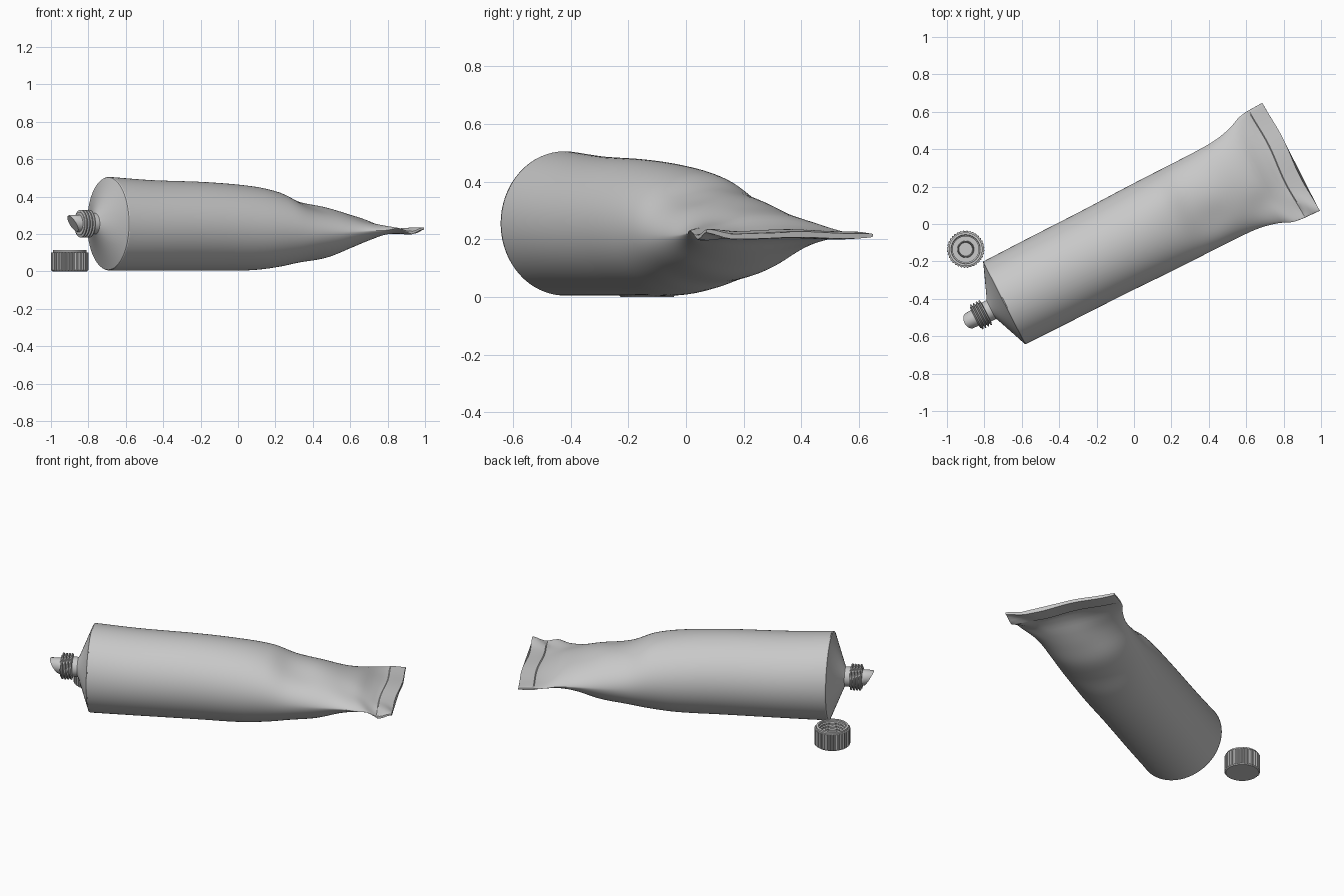
import bpy, bmesh, math
from mathutils import Matrix, Vector

if "Cube" in bpy.data.objects:
    bpy.data.objects.remove(bpy.data.objects["Cube"])

grey = bpy.data.materials.new("plain grey")
grey.diffuse_color = (0.58, 0.58, 0.58, 1)
grey.use_nodes = True
grey.node_tree.nodes["Principled BSDF"].inputs["Base Color"].default_value = grey.diffuse_color

# Tube frame: origin at the shoulder rim, local X runs to the flat tail, local Y across, local Z up
TUBE = Matrix.Translation((-0.69, -0.42, 0)) @ Matrix.Rotation(math.radians(27), 4, 'Z')
# Lathe frame: local Z points out of the nozzle, local X points up
NOZZLE = TUBE @ Matrix.Translation((0, 0, 0.255)) @ Matrix.Rotation(math.radians(-90), 4, 'Y')


def finish(name, rings, matrix, cap_ends, angle):
    """Skin closed rings of points into one object."""
    bm = bmesh.new()
    loops = [[bm.verts.new(p) for p in ring] for ring in rings]
    for a, b in zip(loops, loops[1:]):
        n = len(a)
        for i in range(n):
            j = (i + 1) % n
            bm.faces.new((a[i], a[j], b[j], b[i]))
    if cap_ends[0]:
        bm.faces.new(loops[0][::-1])
    if cap_ends[1]:
        bm.faces.new(loops[-1])
    bmesh.ops.recalc_face_normals(bm, faces=bm.faces)
    mesh = bpy.data.meshes.new(name)
    bm.to_mesh(mesh)
    bm.free()
    ob = bpy.data.objects.new(name, mesh)
    bpy.context.collection.objects.link(ob)
    mesh.materials.append(grey)
    ob.matrix_world = matrix
    bpy.ops.object.select_all(action='DESELECT')
    ob.select_set(True)
    bpy.context.view_layer.objects.active = ob
    bpy.ops.object.shade_smooth_by_angle(angle=math.radians(angle))
    return ob


def lathe(name, profile, matrix, n=64, shape=None, angle=30, caps=(True, True)):
    """Turn a list of (radius, height); shape(i, k, r, z) may alter the ring."""
    rings = []
    for k, (r, z) in enumerate(profile):
        ring = []
        for i in range(n):
            a = math.tau * i / n
            rr = shape(i, k, r) if shape else r
            ring.append((rr * math.cos(a), rr * math.sin(a), z))
        rings.append(ring)
    return finish(name, rings, matrix, caps, angle)


def smooth(a, b, x):
    x = min(1, max(0, (x - a) / (b - a)))
    return x * x * (3 - 2 * x)


def bump(s, t, s0, t0, ds, dt):
    return math.exp(-((s - s0) / ds) ** 2 - ((t - t0) / dt) ** 2)


# Tube stations: distance, half width, top height, bottom height
ST = [(0, .248, .505, .005), (.25, .25, .488, .005), (.6, .251, .476, .005),
      (.85, .255, .455, .006), (1.0, .256, .425, .022), (1.12, .256, .378, .045),
      (1.28, .257, .348, .07), (1.4, .264, .312, .115), (1.5, .287, .282, .16),
      (1.56, .313, .25, .19), (1.615, .323, .229, .205), (1.63, .324, .227, .206),
      (1.635, .324, .232, .201), (1.717, .327, .224, .204)]


def station(s):
    """Smooth interpolation through the stations."""
    k = 0
    while k < len(ST) - 2 and s > ST[k + 1][0]:
        k += 1
    a, b = ST[k], ST[k + 1]
    p, q = ST[max(k - 1, 0)], ST[min(k + 2, len(ST) - 1)]
    h = b[0] - a[0]
    u = (s - a[0]) / h
    out = []
    for c in (1, 2, 3):
        m0 = (b[c] - p[c]) / (b[0] - p[0]) * h
        m1 = (q[c] - a[c]) / (q[0] - a[0]) * h
        out.append((2*u**3 - 3*u*u + 1) * a[c] + (u**3 - 2*u*u + u) * m0
                   + (3*u*u - 2*u**3) * b[c] + (u**3 - u*u) * m1)
    return out


# Squeezed tube body, round at the shoulder and crimped flat at the tail
positions = [1.6 * i / 70 for i in range(71)] + [1.615, 1.63, 1.635, 1.65, 1.67, 1.69, 1.71, 1.717]
rings = []
N = 96
for s in positions:
    w, top, bot = station(s)
    zc, h = (top + bot) / 2, (top - bot) / 2
    lens = 0.35 * smooth(1.05, 1.5, s) * (1 - smooth(1.58, 1.63, s))
    flat = smooth(1.58, 1.635, s)
    crumple = smooth(1.4, 1.65, s)
    ring = []
    for i in range(N):
        a = math.tau * i / N
        c, d = math.cos(a), math.sin(a)
        t = w * c
        power = 1 + lens - 0.7 * flat
        z = zc + h * math.copysign(abs(d) ** power, d)
        # dents and diagonal creases in the soft wall
        if d > 0:
            z += d * (-.016 * bump(s, t, 1.2, -.12, .12, .1) + .008 * bump(s, t, 1.05, .12, .15, .1)
                      - .012 * bump(s, t, 1.47, -.17, .08, .08))
        else:
            z -= d * .012 * bump(s, t, 1.45, .15, .1, .1)
        # ripples of the crimped tail, strongest at one corner
        z += crumple * (.003 * math.sin(16 * t + 1)
                        + .012 * smooth(-.15, -.33, t) * math.sin(45 * s + 20 * t))
        ring.append((s + .006 * flat * math.sin(14 * t), t, z))
    rings.append(ring)
finish("tube_body", rings, TUBE, (False, True), 35)

# Conical shoulder and neck
lathe("shoulder", [(.25, 0), (.247, .005), (.062, .078), (.056, .083), (.056, .18)],
      NOZZLE, caps=(False, True))

# Screw thread on the neck
thread = [(.056, .112)]
for k in range(4):
    z = .114 + k * .0165
    thread += [(.074, z + .002), (.074, z + .008), (.062, z + .011), (.062, z + .015)]
thread += [(.056, .18)]
lathe("neck_thread", thread, NOZZLE)

# Nozzle tip with a slanted cut, longer on the upper side
tip = lathe("nozzle_tip", [(.047, .17), (.045, .212), (.042, .217)], NOZZLE)
for v in tip.data.vertices:
    if v.co.z > .2:
        v.co.z += .6 * v.co.x

# Ribbed screw cap lying open side up
cap = [(.0005, 0), (.092, 0), (.096, .005), (.1, .006), (.1, .1), (.096, .101),
       (.09, .102), (.09, .113), (.087, .115), (.078, .115), (.075, .112)]
for k in range(4):
    z = .102 - k * .018
    cap += [(.075, z), (.069, z - .004), (.069, z - .008), (.075, z - .012)]
cap += [(.075, .025), (.045, .025), (.043, .055), (.039, .055), (.036, .025), (.0005, .025)]
lathe("screw_cap", cap, Matrix.Translation((-.9, -.135, 0)), n=144,
      shape=lambda i, k, r: r - .006 if k in (3, 4) and i % 4 < 2 else r)
